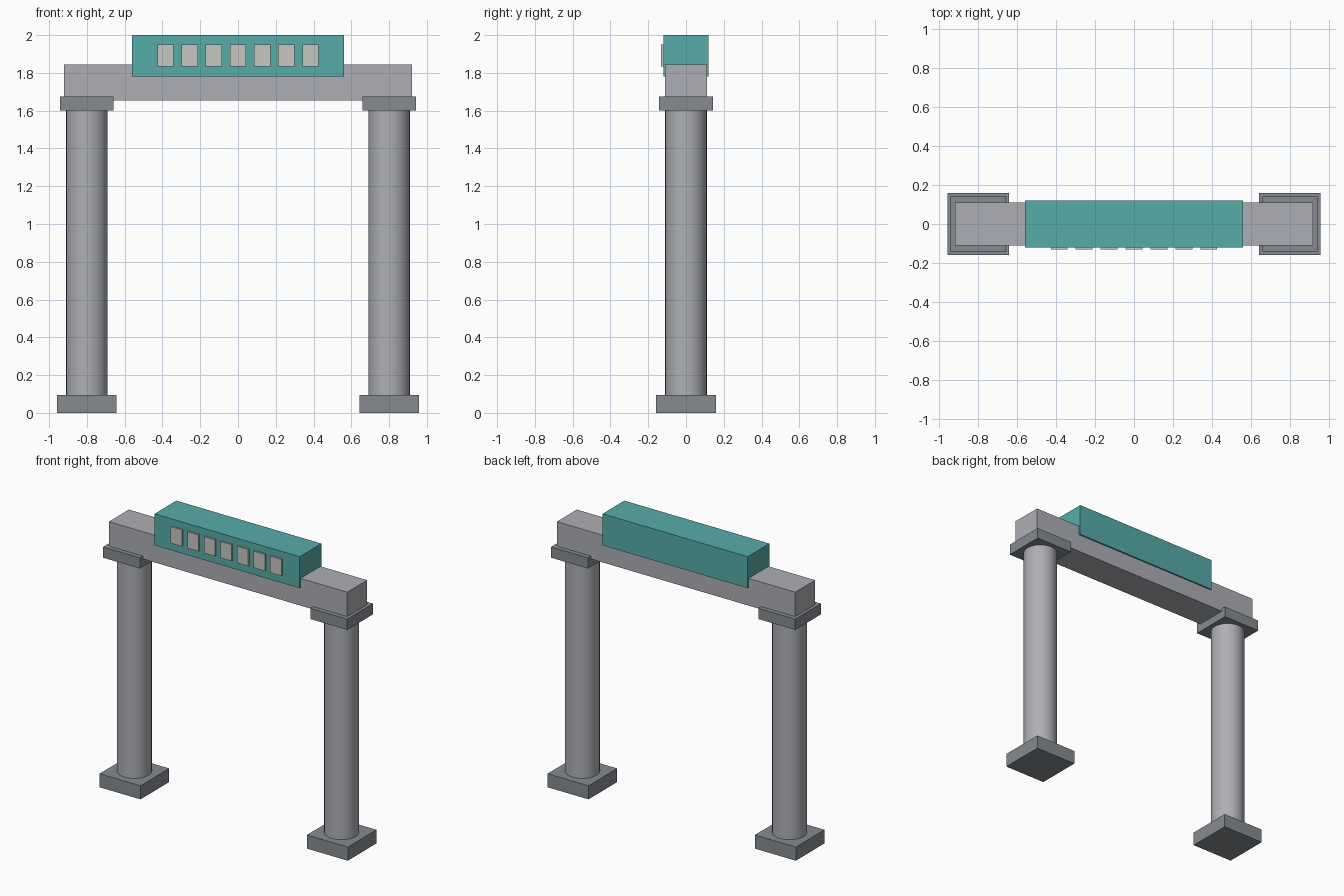
import bpy
import math

cube = bpy.data.objects.get("Cube")
if cube:
    bpy.data.objects.remove(cube, do_unlink=True)


def make_material(name, color):
    mat = bpy.data.materials.new(name)
    mat.use_nodes = True
    mat.diffuse_color = (*color, 1)
    mat.node_tree.nodes["Principled BSDF"].inputs["Base Color"].default_value = (*color, 1)
    return mat


concrete = make_material("light concrete", (0.42, 0.43, 0.46))
stone = make_material("dark stone", (0.24, 0.26, 0.285))
teal = make_material("teal paint", (0.093, 0.413, 0.396))
ivory = make_material("ivory tile", (0.58, 0.565, 0.53))


def box(name, x, y, z, mat):
    """Box spanning the (low, high) range on each axis."""
    spans = (x, y, z)
    bpy.ops.mesh.primitive_cube_add(size=1, location=[(a + b) / 2 for a, b in spans])
    obj = bpy.context.object
    obj.name = name
    obj.scale = [b - a for a, b in spans]
    bpy.ops.object.transform_apply(location=False, rotation=False, scale=True)
    obj.data.materials.append(mat)
    return obj


def square_slab(name, x, half, z, mat):
    return box(name, (x - half, x + half), (-half, half), z, mat)


# Pillars with square footing and capital
for side, x in (("left", 0.8), ("right", -0.8)):
    square_slab(f"{side}_footing", x, 0.158, (0, 0.095), stone)
    square_slab(f"{side}_capital", x, 0.142, (1.6, 1.675), stone)
    bpy.ops.mesh.primitive_cylinder_add(vertices=32, radius=0.11, depth=1.6,
                                        location=(x, 0, 0.85))
    column = bpy.context.object
    column.name = f"{side}_column"
    column.data.materials.append(concrete)
    bpy.ops.object.shade_smooth_by_angle(angle=math.radians(30))

# Crossbeam and sign block
box("crossbeam", (-0.92, 0.92), (-0.11, 0.11), (1.655, 1.845), concrete)
box("sign_block", (-0.56, 0.56), (-0.12, 0.12), (1.78, 2.0), teal)

# Row of raised tiles on the front of the sign
for i in range(7):
    x = (i - 3) * 0.128
    box(f"sign_tile_{i + 1}", (x - 0.043, x + 0.043), (-0.132, -0.115),
        (1.835, 1.95), ivory)
